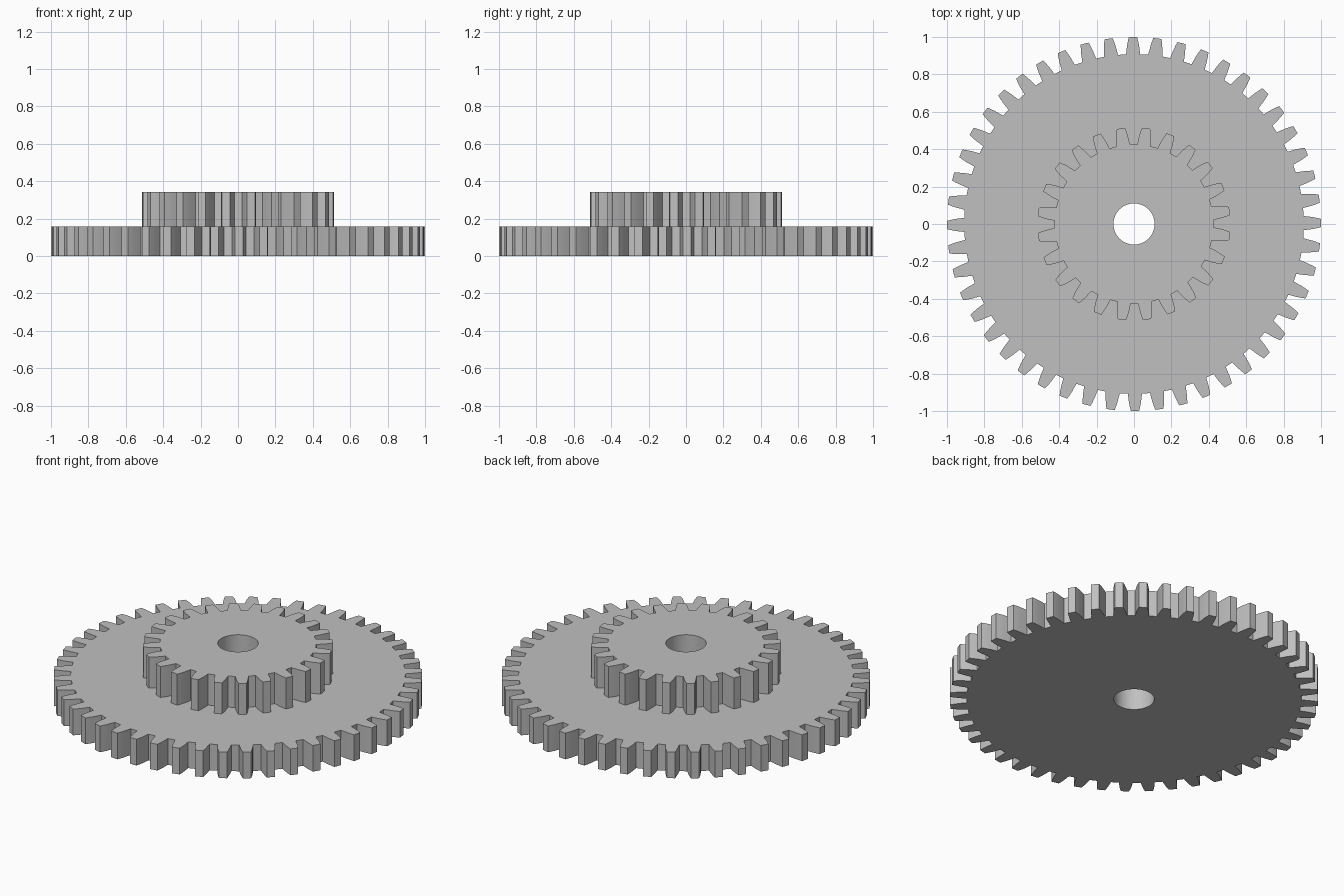
import bpy
import bmesh
from math import cos, sin, radians, pi

cube = bpy.data.objects.get("Cube")
if cube:
    bpy.data.objects.remove(cube)

# Plain steel grey
steel = bpy.data.materials.new("steel_grey")
steel.use_nodes = True
GREY = (0.53, 0.53, 0.53, 1)
steel.diffuse_color = GREY
steel.node_tree.nodes["Principled BSDF"].inputs["Base Color"].default_value = GREY

BORE = 0.11


def tooth_outline(teeth, flank, turn):
    """Polar outline; flank lists (radius, half width) from root to tip."""
    rising = [(r, -w / r) for r, w in flank]
    falling = [(r, -a) for r, a in reversed(rising)]
    step = 2 * pi / teeth
    return [(r, a + i * step + turn)
            for i in range(teeth) for r, a in rising + falling]


def make_gear(name, teeth, flank, turn, bottom, top):
    """Toothed disc with a round bore through its centre."""
    outline = tooth_outline(teeth, flank, radians(turn))
    bm = bmesh.new()

    def ring(z, bore):
        return [bm.verts.new(((BORE if bore else r) * cos(a),
                              (BORE if bore else r) * sin(a), z))
                for r, a in outline]

    # Rings run around the cross-section: outside up, then bore down
    rings = [ring(bottom, False), ring(top, False),
             ring(top, True), ring(bottom, True)]
    count = len(outline)
    for k in range(4):
        low, high = rings[k], rings[(k + 1) % 4]
        for i in range(count):
            j = (i + 1) % count
            bm.faces.new((low[i], low[j], high[j], high[i]))
    bmesh.ops.recalc_face_normals(bm, faces=bm.faces)

    mesh = bpy.data.meshes.new(name)
    bm.to_mesh(mesh)
    bm.free()
    mesh.materials.append(steel)
    obj = bpy.data.objects.new(name, mesh)
    bpy.context.collection.objects.link(obj)
    bpy.ops.object.select_all(action='DESELECT')
    obj.select_set(True)
    bpy.context.view_layer.objects.active = obj
    bpy.ops.object.shade_smooth_by_angle(angle=radians(20))
    return obj


# Wide lower gear and the small pinion on top of it
make_gear("large_gear", 48,
          [(0.908, 0.038), (0.955, 0.032), (0.98, 0.027), (1.0, 0.022)],
          0.3, 0, 0.157)
make_gear("small_pinion", 24,
          [(0.425, 0.036), (0.47, 0.032), (0.495, 0.027), (0.516, 0.022)],
          7.8, 0.157, 0.343)
